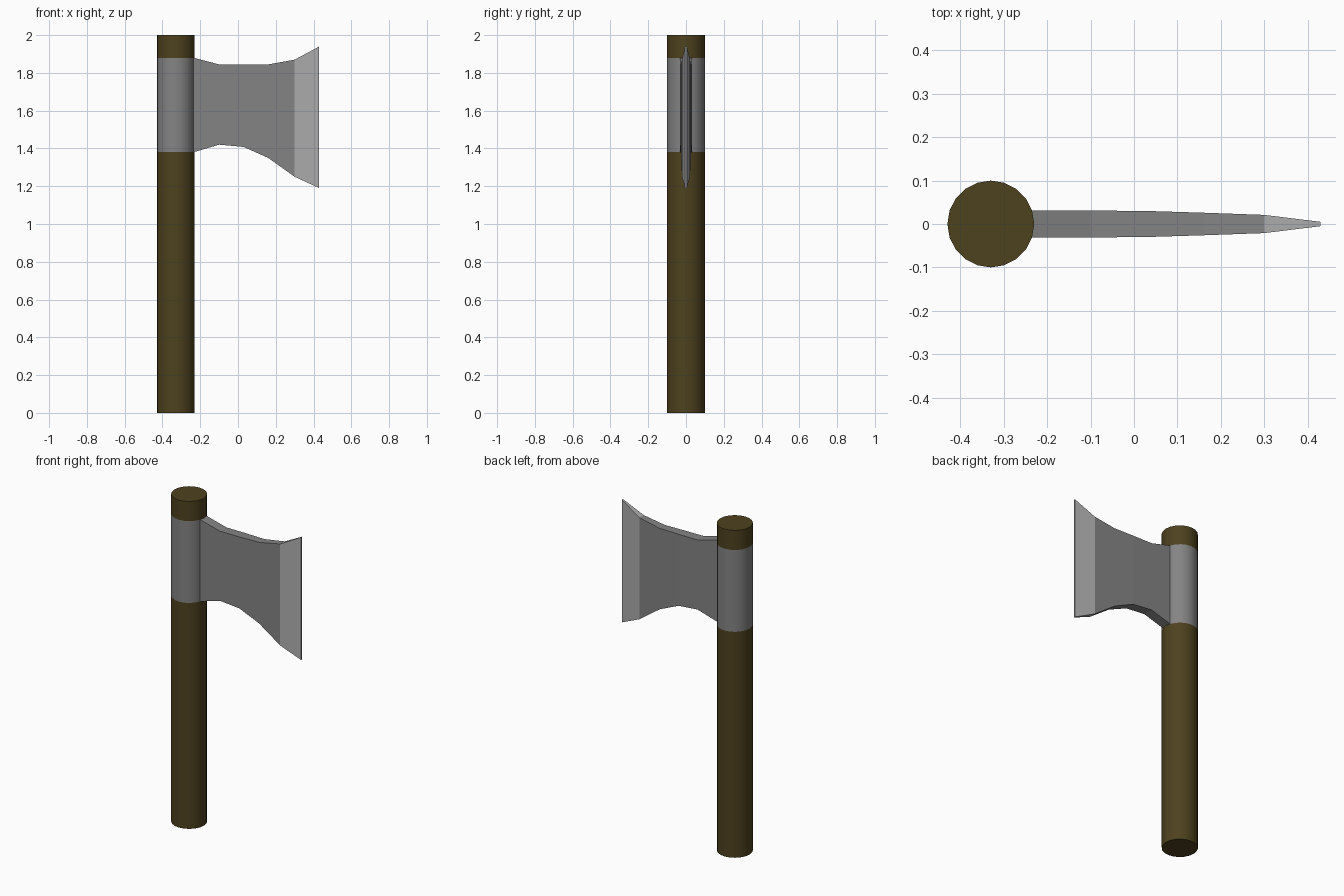
import bpy, bmesh, math

if "Cube" in bpy.data.objects:
    bpy.data.objects.remove(bpy.data.objects["Cube"])

SIDES, RADIUS, CX = 20, 0.1, -0.33


def material(name, rgb):
    m = bpy.data.materials.new(name)
    m.diffuse_color = (*rgb, 1)
    m.use_nodes = True
    m.node_tree.nodes["Principled BSDF"].inputs["Base Color"].default_value = m.diffuse_color
    return m


wood = material("wood", (0.075, 0.053, 0.013))
steel = material("steel", (0.23, 0.23, 0.23))
honed = material("honed_steel", (0.43, 0.43, 0.43))


def finish(name, bm, mats):
    bmesh.ops.recalc_face_normals(bm, faces=bm.faces[:])
    mesh = bpy.data.meshes.new(name)
    bm.to_mesh(mesh)
    bm.free()
    ob = bpy.data.objects.new(name, mesh)
    bpy.context.collection.objects.link(ob)
    for m in mats:
        mesh.materials.append(m)
    return ob


def shaft_section(name, z0, z1, mat):
    bm = bmesh.new()
    rings = []
    for z in (z0, z1):
        rings.append([bm.verts.new((CX + RADIUS * math.cos(i * math.tau / SIDES),
                                    RADIUS * math.sin(i * math.tau / SIDES), z))
                      for i in range(SIDES)])
    for i in range(SIDES):
        j = (i + 1) % SIDES
        bm.faces.new((rings[0][i], rings[0][j], rings[1][j], rings[1][i])).smooth = True
    # only the exposed ends of the shaft are capped
    if z0 == 0:
        bm.faces.new(rings[0][::-1])
    if z1 == 2:
        bm.faces.new(rings[1])
    for e in bm.edges:
        if len(e.link_faces) == 2 and e.calc_face_angle() > math.radians(40):
            e.smooth = False
    # outward normals
    for f in bm.faces:
        f.normal_update()
    return finish(name, bm, [mat])


# Shaft: wooden handle, flush steel collar, wooden tip
shaft_section("handle", 0, 1.38, wood)
shaft_section("collar", 1.38, 1.88, steel)
shaft_section("handle_tip", 1.88, 2, wood)

# Blade: cross-sections (x, bottom z, top z, half thickness)
stations = [(-0.235, 1.38, 1.88, 0.031), (-0.10, 1.42, 1.845, 0.031),
            (0.03, 1.408, 1.845, 0.030), (0.16, 1.35, 1.845, 0.026),
            (0.30, 1.25, 1.87, 0.021), (0.43, 1.19, 1.94, 0.005)]
bm = bmesh.new()
loops = [[bm.verts.new(p) for p in ((x, -t, lo), (x, t, lo), (x, t, hi), (x, -t, hi))]
         for x, lo, hi, t in stations]
for n, (a, b) in enumerate(zip(loops, loops[1:])):
    for i in range(4):
        j = (i + 1) % 4
        f = bm.faces.new((a[i], a[j], b[j], b[i]))
        f.material_index = int(n == len(loops) - 2)
bm.faces.new(loops[-1]).material_index = 1
bm.faces.new(loops[0][::-1])
finish("blade", bm, [steel, honed])
